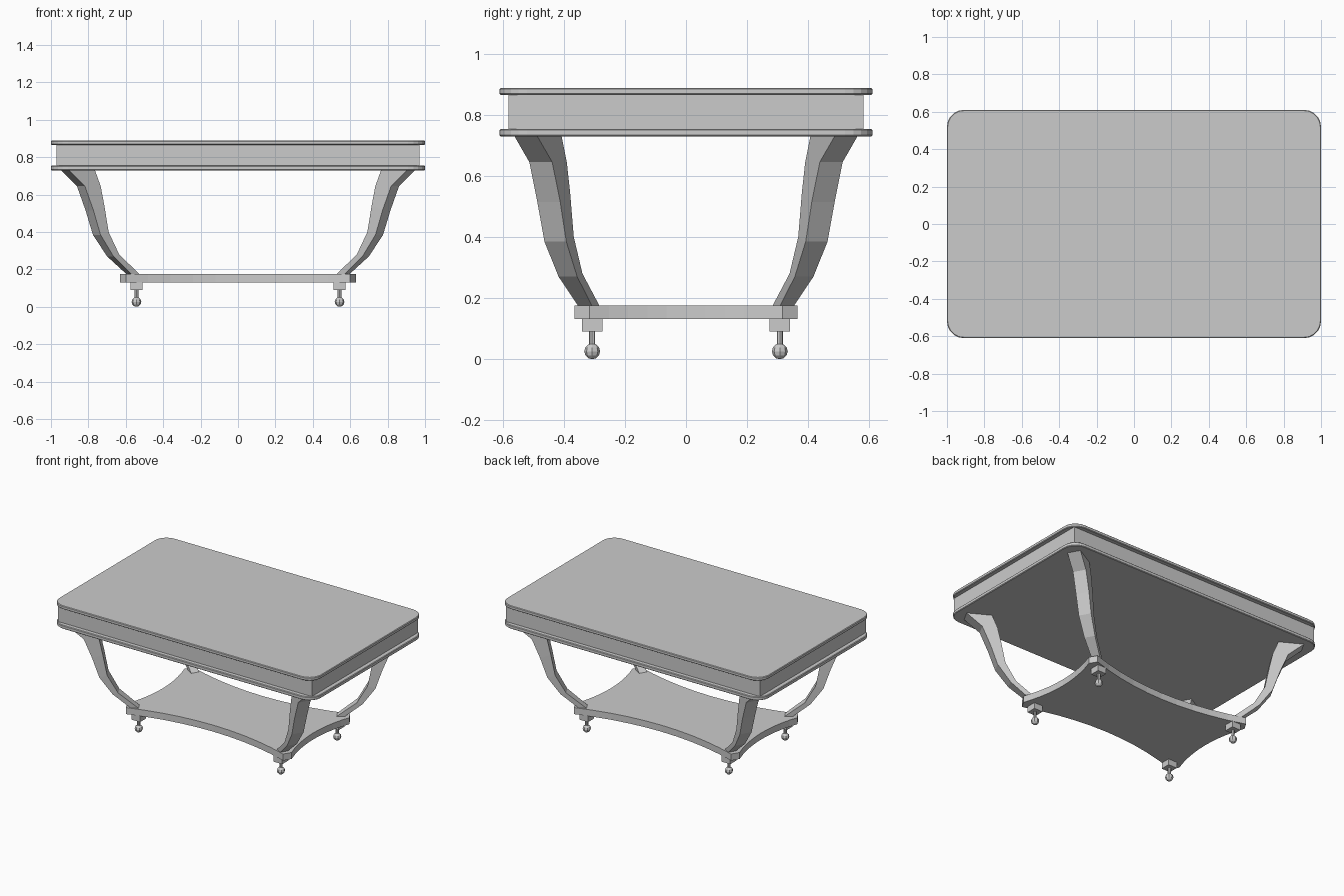
import bpy, bmesh
from math import sin, cos, pi, radians
from mathutils import Vector

if "Cube" in bpy.data.objects:
    bpy.data.objects.remove(bpy.data.objects["Cube"])

QUADRANTS = [(1, 1), (-1, 1), (-1, -1), (1, -1)]


def finish(name, bm):
    bmesh.ops.recalc_face_normals(bm, faces=bm.faces)
    mesh = bpy.data.meshes.new(name)
    bm.to_mesh(mesh)
    bm.free()
    obj = bpy.data.objects.new(name, mesh)
    bpy.context.collection.objects.link(obj)
    return obj


def prism(name, outline, z0, z1):
    bm = bmesh.new()
    rings = [[bm.verts.new((x, y, z)) for x, y in outline] for z in (z0, z1)]
    bm.faces.new(rings[0])
    bm.faces.new(rings[1])
    n = len(outline)
    for i in range(n):
        j = (i + 1) % n
        bm.faces.new((rings[0][i], rings[0][j], rings[1][j], rings[1][i]))
    return finish(name, bm)


def rounded_rect(hx, hy, r, segs=5):
    pts = []
    for q, (sx, sy) in enumerate(QUADRANTS):
        for i in range(segs + 1):
            a = (q + i / segs) * pi / 2
            pts.append((sx * (hx - r) + r * cos(a), sy * (hy - r) + r * sin(a)))
    return pts


def box(name, hx, hy, z0, z1, cx=0, cy=0):
    pts = [(cx + sx * hx, cy + sy * hy) for sx, sy in QUADRANTS]
    return prism(name, pts, z0, z1)


# Top slab, apron and lower moulding
for name, z0, z1 in (("table_top", 0.865, 0.888), ("lower_moulding", 0.729, 0.754)):
    slab = prism(name, rounded_rect(1.0, 0.61, 0.09), z0, z1)
    bev = slab.modifiers.new("edge", 'BEVEL')
    bev.width = 0.004
    bev.segments = 1
    bev.limit_method = 'ANGLE'
    bev.angle_limit = radians(60)
box("apron", 0.97, 0.58, 0.75, 0.868)

# Shelf with four concave sides and clipped corners
corners = [(0.60, -0.365), (0.63, -0.315), (0.63, 0.315), (0.60, 0.365),
           (-0.60, 0.365), (-0.63, 0.315), (-0.63, -0.315), (-0.60, -0.365)]
sags = [0, 0.055, 0, 0.10, 0, 0.055, 0, 0.10]
outline = []
for i, sag in enumerate(sags):
    a, b = Vector(corners[i]), Vector(corners[(i + 1) % 8])
    inward = Vector((a.y - b.y, b.x - a.x)).normalized()
    steps = 10 if sag else 1
    for k in range(steps):
        t = k / steps
        p = a.lerp(b, t) + inward * sag * 4 * t * (1 - t)
        outline.append((p.x, p.y))
prism("shelf", outline, 0.131, 0.176)

# Curved leg sections: outer radius, outer z, inner radius, inner z, half width
LEG = [(1.07, 0.735, 0.905, 0.735, 0.043),
       (0.965, 0.645, 0.868, 0.645, 0.043),
       (0.912, 0.515, 0.846, 0.545, 0.043),
       (0.868, 0.385, 0.818, 0.40, 0.041),
       (0.785, 0.27, 0.750, 0.28, 0.035),
       (0.670, 0.174, 0.620, 0.174, 0.026),
       (0.650, 0.16, 0.600, 0.16, 0.025)]


def leg(name, sx, sy):
    c, s = cos(radians(29.5)), sin(radians(29.5))
    bm = bmesh.new()
    prev = None
    for ro, zo, ri, zi, h in LEG:
        ring = [bm.verts.new((sx * (r * c - w * s), sy * (r * s + w * c), z))
                for r, z, w in ((ro, zo, -h), (ro, zo, h), (ri, zi, h), (ri, zi, -h))]
        if prev:
            for i in range(4):
                j = (i + 1) % 4
                bm.faces.new((prev[i], prev[j], ring[j], ring[i]))
        else:
            bm.faces.new(ring)
        prev = ring
    bm.faces.new(prev)
    finish(name, bm)


# Stem and ball caster under each foot block
def caster(name, x, y):
    bm = bmesh.new()
    stem = bmesh.ops.create_cone(bm, cap_ends=True, segments=8, radius1=0.01,
                                 radius2=0.01, depth=0.055)
    bmesh.ops.translate(bm, verts=stem["verts"], vec=(x, y, 0.07))
    ball = bmesh.ops.create_uvsphere(bm, u_segments=8, v_segments=6, radius=0.026)
    bmesh.ops.translate(bm, verts=ball["verts"], vec=(x, y, 0.026))
    finish(name, bm)


for (sx, sy), tag in zip(QUADRANTS, ("back_right", "back_left", "front_left", "front_right")):
    leg("leg_" + tag, sx, sy)
    box("foot_block_" + tag, 0.033, 0.033, 0.09, 0.133, sx * 0.543, sy * 0.307)
    caster("caster_" + tag, sx * 0.543, sy * 0.307)
